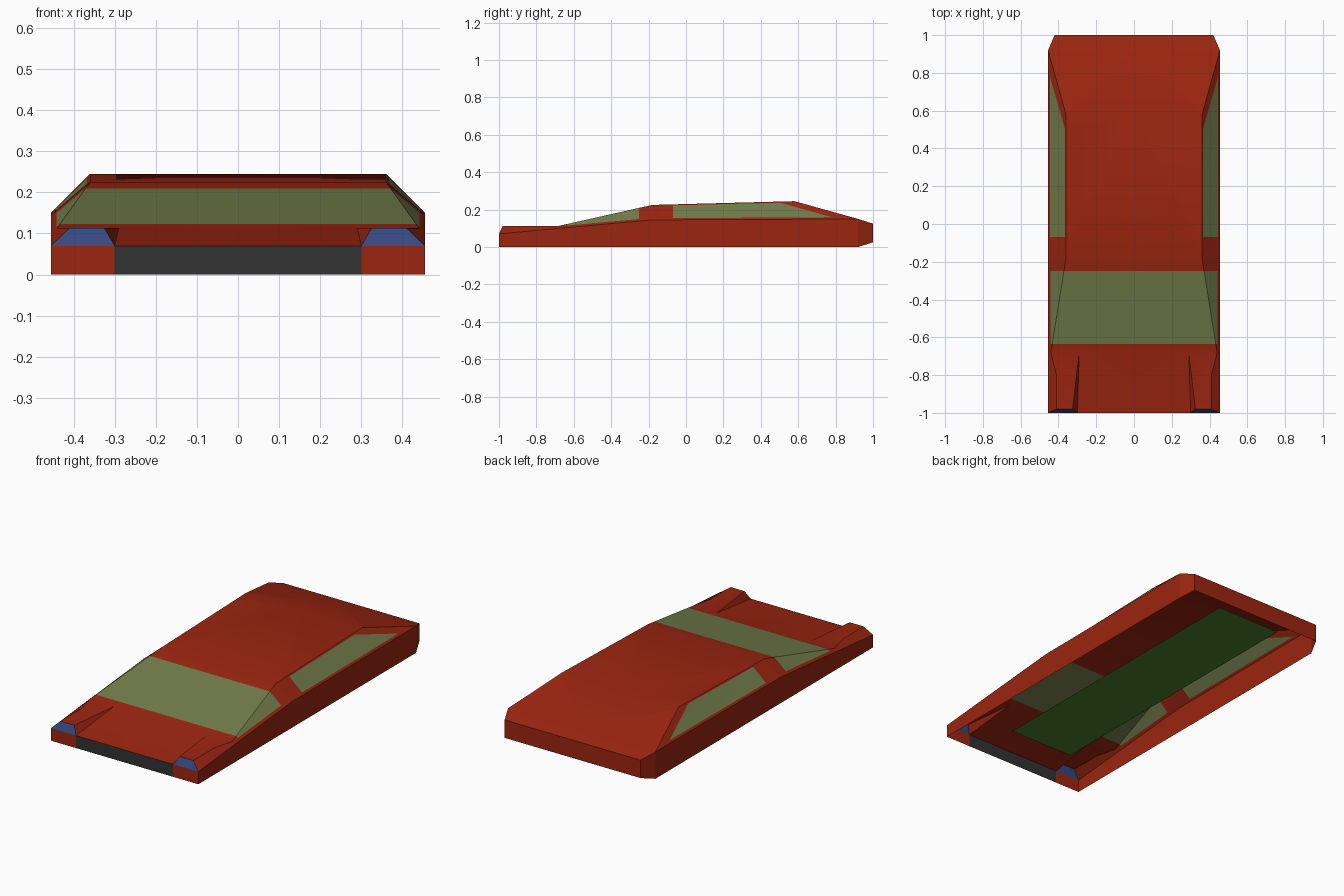
import bpy, bmesh
from mathutils import Vector

cube = bpy.data.objects.get("Cube")
if cube:
    bpy.data.objects.remove(cube, do_unlink=True)


def material(name, color):
    m = bpy.data.materials.new(name)
    m.use_nodes = True
    m.diffuse_color = (*color, 1)
    m.node_tree.nodes["Principled BSDF"].inputs["Base Color"].default_value = (*color, 1)
    return m


RED, GLASS, BLUE, GREY = range(4)
paints = [material("red paint", (0.33, 0.0185, 0.0052)),
          material("green glass", (0.17, 0.205, 0.07)),
          material("blue headlight", (0.038, 0.065, 0.22)),
          material("dark grey bumper", (0.032, 0.032, 0.032))]
floor_green = material("dark green floor", (0.07, 0.205, 0.019))

# Key points of the left half of the body
P = dict(
    nose_low=(0, -1, 0), nose=(0, -1, .07), grille_low=(.3, -1, 0), grille=(.3, -1, .07),
    corner_low=(.455, -1, 0), corner=(.455, -1, .07),
    lamp_in=(.325, -.98, .113), lamp_out=(.41, -.98, .113), pod_out=(.41, -.8, .113),
    cowl_mid=(0, -.68, .113), cowl_in=(.29, -.68, .113), cowl_out=(.44, -.68, .113),
    belt_front=(.455, -.68, .1), belt_mid=(.455, -.18, .145), belt_rear=(.455, .92, .15),
    roof_front_mid=(0, -.18, .225), roof_front=(.36, -.18, .225),
    roof_rear_mid=(0, .58, .245), roof_rear=(.36, .58, .245),
    deck_mid=(0, .92, .15), tail_mid=(0, 1, .125), tail=(.42, 1, .125),
    tail_low_mid=(0, 1, .025), tail_low=(.42, 1, .025), sill_rear=(.455, .92, 0),
)
bm = bmesh.new()
V = {name: bm.verts.new(co) for name, co in P.items()}


def face(names, mat=RED):
    f = bm.faces.new([V[n] for n in names.split()])
    f.material_index = mat
    return f


def cut(faces, co, no):
    """Split only the given faces along a plane and return the pieces."""
    geom = set(faces)
    for f in faces:
        geom.update(f.edges)
        geom.update(f.verts)
    res = bmesh.ops.bisect_plane(bm, geom=list(geom), plane_co=co, plane_no=no)
    return [g for g in res["geom"] if isinstance(g, bmesh.types.BMFace)]


# Nose, headlights and hood
face("nose_low grille_low grille nose", GREY)
face("grille_low corner_low corner grille")
face("grille corner lamp_out lamp_in", BLUE)
face("nose grille cowl_in cowl_mid")
face("grille lamp_in cowl_in")
face("lamp_in lamp_out pod_out cowl_out cowl_in")
face("corner belt_front cowl_out pod_out lamp_out")

# Roof, rear deck and tail
face("roof_front_mid roof_front roof_rear roof_rear_mid")
face("roof_rear_mid roof_rear belt_rear deck_mid")
face("deck_mid belt_rear tail tail_mid")
face("tail_mid tail tail_low tail_low_mid")
face("belt_rear sill_rear tail_low tail")

# Vertical body side
face("corner_low sill_rear belt_rear belt_mid belt_front corner")

# Windscreen, wrapping round onto the front pillars
screen = [face("cowl_mid cowl_in cowl_out roof_front roof_front_mid"),
          face("cowl_out belt_front belt_mid roof_front")]
for co, no in (((0, -.635, 0), (0, 1, 0)), ((0, -.25, 0), (0, 1, 0)), ((.442, 0, 0), (1, 0, 0))):
    screen = cut(screen, co, no)
for f in screen:
    c = f.calc_center_median()
    if -.635 < c.y < -.25 and c.x < .442:
        f.material_index = GLASS

# Side window with a raked rear edge
side = [face("roof_front belt_mid belt_rear roof_rear")]
rake_co, rake_no = Vector((.365, .5, 0)), Vector((-.28, .08, 0)).normalized()
limits = ((Vector((0, -.07, 0)), Vector((0, -1, 0))), (Vector((.445, 0, 0)), Vector((1, 0, 0))),
          (Vector((.366, 0, 0)), Vector((-1, 0, 0))), (rake_co, rake_no))
for co, no in limits:
    side = cut(side, co, no)
for f in side:
    c = f.calc_center_median()
    if all((c - co).dot(no) < 0 for co, no in limits):
        f.material_index = GLASS

# Mirror to the right half
bmesh.ops.mirror(bm, geom=bm.verts[:] + bm.edges[:] + bm.faces[:], axis='X', merge_dist=.0005)
bmesh.ops.remove_doubles(bm, verts=bm.verts[:], dist=.0005)
bmesh.ops.recalc_face_normals(bm, faces=bm.faces[:])
mesh = bpy.data.meshes.new("car_body")
bm.to_mesh(mesh)
bm.free()
for m in paints:
    mesh.materials.append(m)
body = bpy.data.objects.new("car_body", mesh)
bpy.context.collection.objects.link(body)
bpy.ops.object.select_all(action='DESELECT')
body.select_set(True)
bpy.context.view_layer.objects.active = body
bpy.ops.object.shade_smooth_by_angle(angle=.4)

# Floor plate inside the open shell
bpy.ops.mesh.primitive_plane_add(size=1, location=(0, .09, .025))
floor = bpy.context.object
floor.name = "floor_plate"
floor.scale = (.4, 1.71, 1)
floor.data.materials.append(floor_green)
